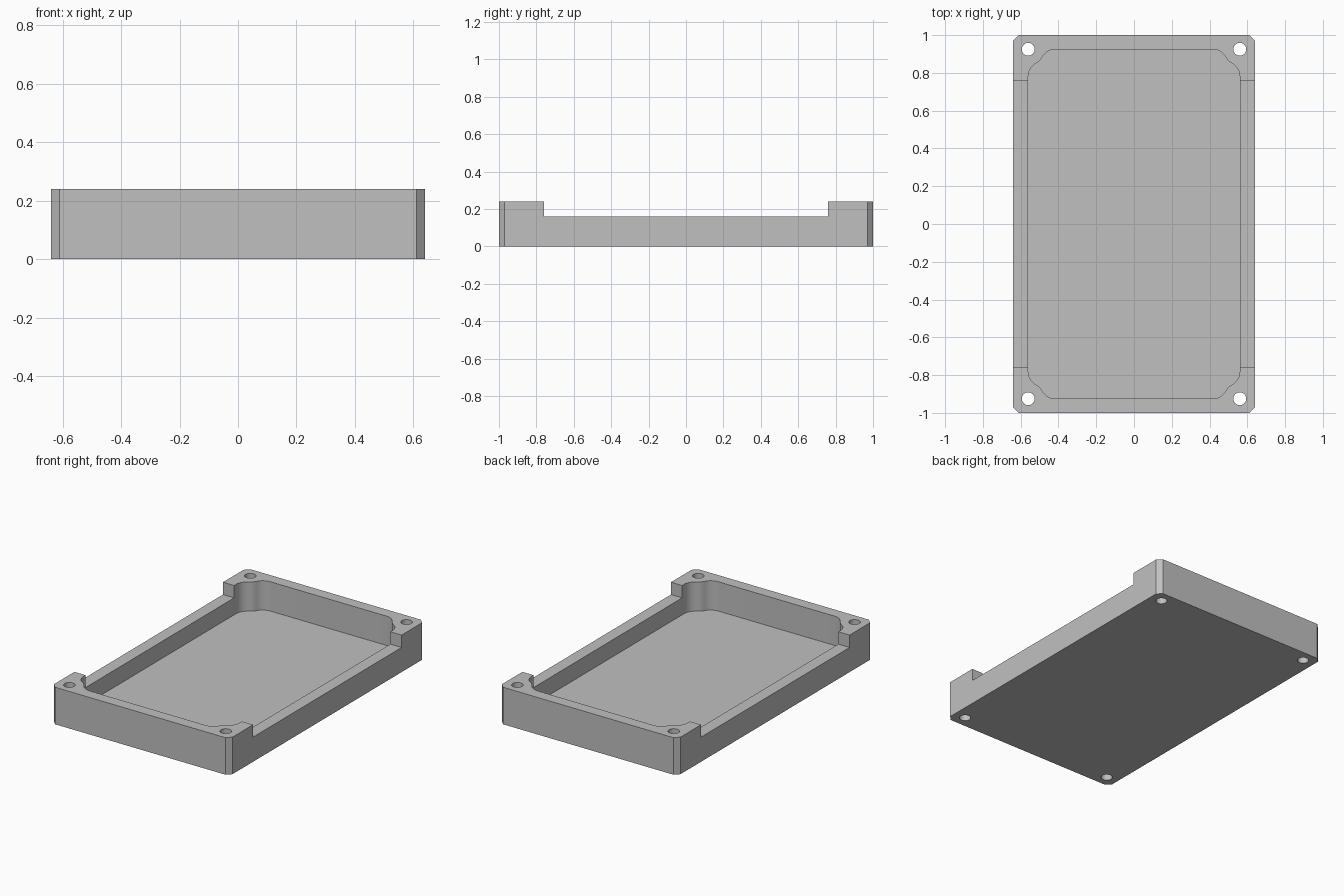
import bpy
import bmesh
from math import asin, cos, sin, pi, sqrt, radians

if "Cube" in bpy.data.objects:
    bpy.data.objects.remove(bpy.data.objects["Cube"], do_unlink=True)

HALF_X, HALF_Y, HEIGHT = 0.64, 1.0, 0.24
CHAMFER = 0.03
HOLE_X, HOLE_Y, HOLE_R = 0.56, 0.925, 0.034
BOSS_R, FILLET_R = 0.085, 0.08
FLOOR_Z, NOTCH_Z, NOTCH_Y = 0.05, 0.16, 0.76

gray = bpy.data.materials.new("plain gray")
gray.use_nodes = True
color = (0.53, 0.53, 0.53, 1)
gray.diffuse_color = color
gray.node_tree.nodes["Principled BSDF"].inputs["Base Color"].default_value = color


def prism(name, outline, bottom, top):
    """Extrude a counter-clockwise outline between two heights."""
    bm = bmesh.new()
    face = bm.faces.new([bm.verts.new((x, y, bottom)) for x, y in outline])
    new = bmesh.ops.extrude_face_region(bm, geom=[face])["geom"]
    for v in new:
        if isinstance(v, bmesh.types.BMVert):
            v.co.z = top
    bmesh.ops.recalc_face_normals(bm, faces=bm.faces)
    mesh = bpy.data.meshes.new(name)
    bm.to_mesh(mesh)
    bm.free()
    mesh.materials.append(gray)
    obj = bpy.data.objects.new(name, mesh)
    bpy.context.collection.objects.link(obj)
    return obj


def four_corners(quarter):
    """Mirror a quarter outline, ordered from +x to +y, around the centre."""
    left = [(-x, y) for x, y in reversed(quarter)]
    upper = quarter + left
    return upper + [(-x, -y) for x, y in upper]


def arc(cx, cy, r, start, end, steps):
    return [(cx + r * cos(start + (end - start) * i / steps),
             cy + r * sin(start + (end - start) * i / steps))
            for i in range(steps + 1)]


def cut(target, cutter):
    cutter.hide_render = True
    mod = target.modifiers.new("cut", "BOOLEAN")
    mod.operation = "DIFFERENCE"
    mod.solver = "EXACT"
    mod.object = cutter
    bpy.context.view_layer.objects.active = target
    bpy.ops.object.modifier_apply(modifier=mod.name)
    bpy.data.objects.remove(cutter, do_unlink=True)


# Chamfered tray body
tray = prism("tray", four_corners([(HALF_X, HALF_Y - CHAMFER),
                                   (HALF_X - CHAMFER, HALF_Y)]), 0, HEIGHT)

# Inner pocket, flowing around the screw boss in each corner
turn = asin(FILLET_R / (BOSS_R + FILLET_R))
reach = sqrt((BOSS_R + FILLET_R) ** 2 - FILLET_R ** 2)
corner = arc(HOLE_X - FILLET_R, HOLE_Y - reach, FILLET_R, 0, pi / 2 - turn, 10)
corner += arc(HOLE_X, HOLE_Y, BOSS_R, 1.5 * pi - turn, pi + turn, 8)[1:-1]
corner += arc(HOLE_X - reach, HOLE_Y - FILLET_R, FILLET_R, turn, pi / 2, 10)
cut(tray, prism("pocket_cutter", four_corners(corner), FLOOR_Z, 0.5))

# Lowered side rims
cut(tray, prism("notch_cutter", four_corners([(1, NOTCH_Y)]), NOTCH_Z, 0.5))

# Screw holes
for sx in (-1, 1):
    for sy in (-1, 1):
        ring = arc(sx * HOLE_X, sy * HOLE_Y, HOLE_R, 0, 2 * pi, 32)[:-1]
        cut(tray, prism("hole_cutter", ring, -0.1, 0.5))

# Smooth curved walls with sharp rims
bpy.ops.object.select_all(action="DESELECT")
tray.select_set(True)
bpy.context.view_layer.objects.active = tray
bpy.ops.object.shade_smooth_by_angle(angle=radians(25))
